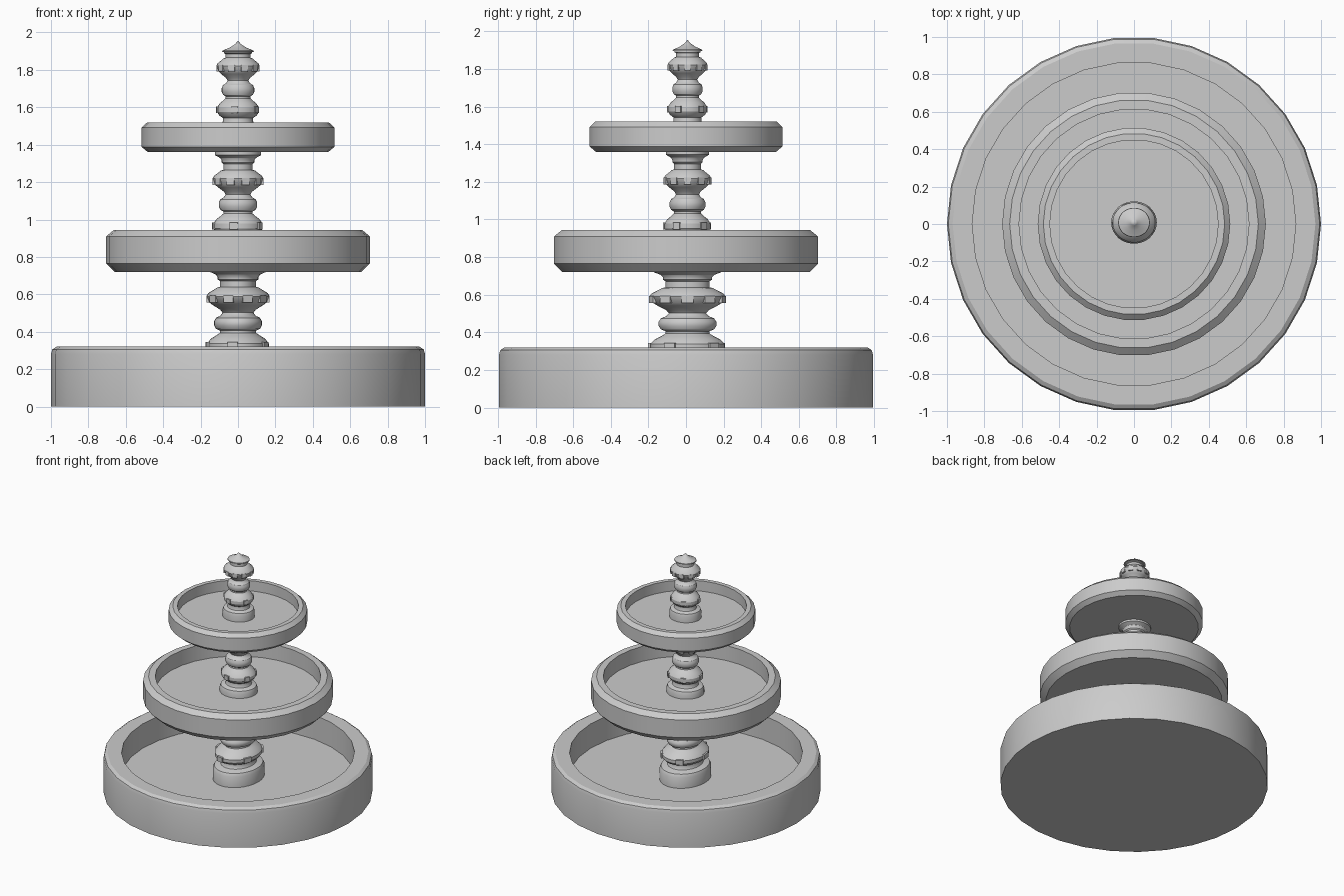
import bpy, bmesh, math
from mathutils import Matrix, Vector

if "Cube" in bpy.data.objects:
    bpy.data.objects.remove(bpy.data.objects["Cube"])

SIDES = 30


def add_lathe(bm, profile, sides, closed=False):
    """Revolve (radius, z) points about z; radius 0 makes a pole."""
    rings = []
    for r, z in profile:
        if r == 0:
            rings.append([bm.verts.new((0, 0, z))] * sides)
        else:
            rings.append([bm.verts.new((r * math.cos(2 * math.pi * i / sides),
                                        r * math.sin(2 * math.pi * i / sides), z))
                          for i in range(sides)])
    for a, b in zip(rings, rings[1:]):
        for i in range(sides):
            j = (i + 1) % sides
            face = list(dict.fromkeys((a[i], a[j], b[j], b[i])))
            bm.faces.new(face)


def add_panels(bm, count, start, radius, z, width, height):
    """Thin square plates set around a bulge."""
    for i in range(count):
        a = start + 2 * math.pi * i / count
        m = (Matrix.Rotation(a, 4, 'Z') @ Matrix.Translation((radius, 0, z))
             @ Matrix.Diagonal((0.016, width, height, 1)))
        bmesh.ops.create_cube(bm, size=1, matrix=m)


def finish(bm, name, angle=30):
    bmesh.ops.recalc_face_normals(bm, faces=bm.faces[:])
    mesh = bpy.data.meshes.new(name)
    bm.to_mesh(mesh)
    bm.free()
    ob = bpy.data.objects.new(name, mesh)
    bpy.context.collection.objects.link(ob)
    bpy.ops.object.select_all(action='DESELECT')
    ob.select_set(True)
    bpy.context.view_layer.objects.active = ob
    bpy.ops.object.shade_smooth_by_angle(angle=math.radians(angle))
    return ob


def basin(name, profile):
    bm = bmesh.new()
    add_lathe(bm, profile, SIDES)
    return finish(bm, name)


# Three basins: underside, outer wall, rim, inner wall, floor
basin("lower_basin", [(0, 0), (1, 0), (1, 0.28), (0.993, 0.305), (0.97, 0.32),
                      (0.865, 0.32), (0.865, 0.12), (0, 0.12)])
basin("middle_basin", [(0, 0.72), (0.66, 0.72), (0.705, 0.765), (0.705, 0.91),
                       (0.665, 0.943), (0.615, 0.943), (0.615, 0.82), (0, 0.82)])
basin("upper_basin", [(0, 1.36), (0.482, 1.36), (0.515, 1.388), (0.515, 1.492),
                      (0.485, 1.52), (0.45, 1.52), (0.45, 1.436), (0, 1.436)])

# Shared baluster outline, measured from its middle ring
SHAFT = [(0.122, -0.21), (0.115, -0.19), (0.085, -0.18), (0.08, -0.165),
         (0.08, -0.15), (0.1, -0.137), (0.112, -0.118), (0.112, -0.095),
         (0.098, -0.072), (0.08, -0.058), (0.066, -0.045), (0.066, -0.035),
         (0.08, -0.026), (0.087, -0.01), (0.087, 0.01), (0.08, 0.026),
         (0.064, 0.036), (0.056, 0.05), (0.064, 0.064), (0.09, 0.085),
         (0.106, 0.1), (0.115, 0.128), (0.109, 0.142), (0.084, 0.162), (0.078, 0.168)]
FLARE = [(0.066, 0.172), (0.066, 0.2), (0.074, 0.208), (0.074, 0.218),
         (0.08, 0.23), (0.105, 0.245), (0.105, 0.262)]
CAP = [(0.066, 0.172), (0.066, 0.192), (0.074, 0.196), (0.074, 0.202),
       (0.085, 0.204), (0.083, 0.21), (0.045, 0.226), (0.018, 0.243), (0, 0.262)]


def column(name, ring_z, scale, foot_z, top):
    bm = bmesh.new()
    foot = (foot_z - ring_z) / scale[2]
    prof = [(0, foot), (0.122, foot)] + SHAFT + top
    if top[-1][0] > 0:
        prof.append((0, top[-1][1]))
    add_lathe(bm, prof, SIDES)
    add_panels(bm, 10, 0, 0.107, 0.115, 0.036, 0.034)
    add_panels(bm, 5, math.radians(-100), 0.109, -0.106, 0.036, 0.034)
    ob = finish(bm, name)
    ob.scale = scale
    ob.location = (0, 0.008, ring_z)


# Stacked columns, each a rescaled copy of the outline
column("lower_column", 0.445, (1.47, 1.77, 1.13), 0.11, FLARE)
column("middle_column", 1.08, (1.18, 1.10, 1.08), 0.81, FLARE)
column("top_column", 1.693, (1.0, 0.93, 1.0), 1.426, CAP)
